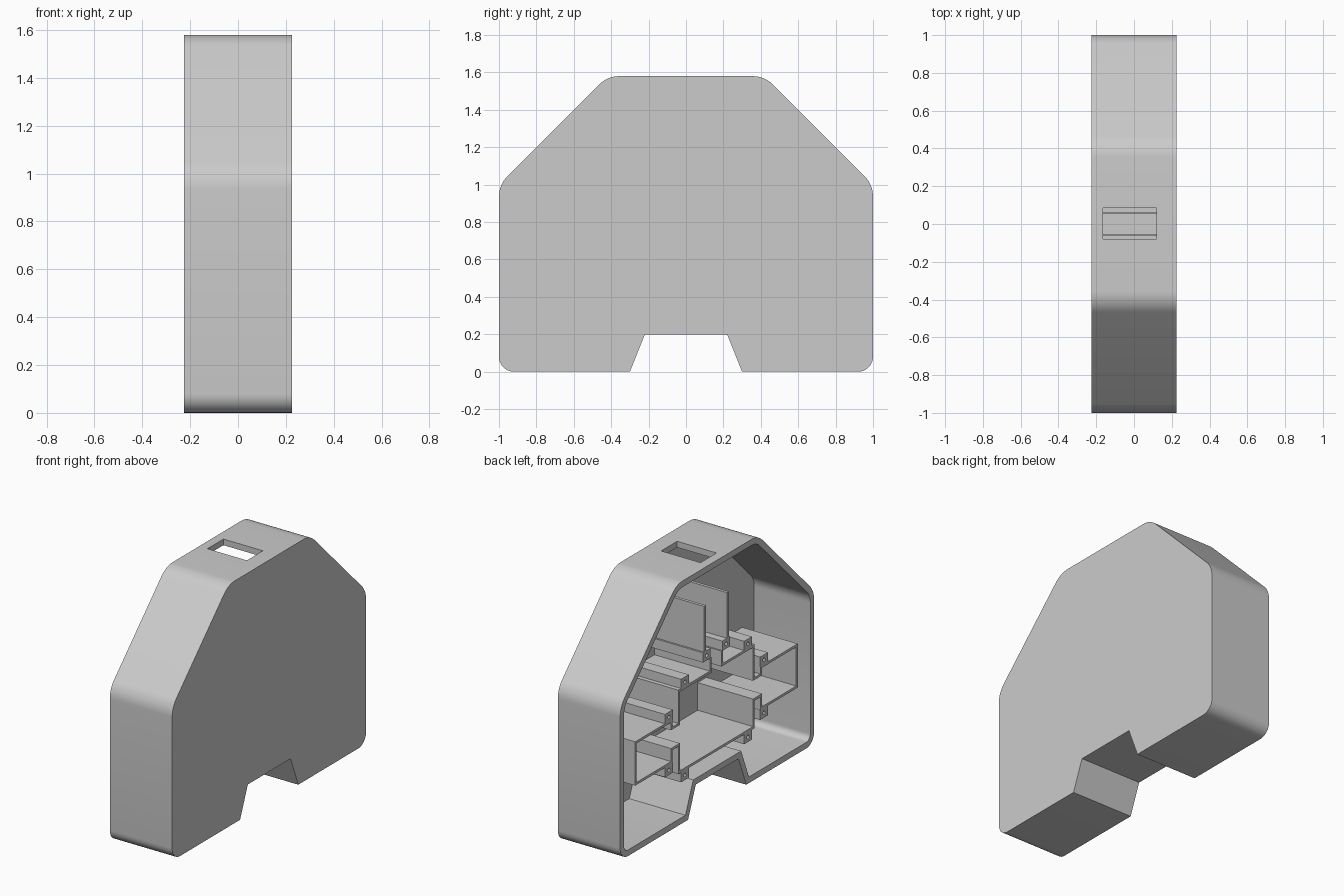
import bpy, bmesh, math
from mathutils import Matrix, Vector

cube = bpy.data.objects.get("Cube")
if cube:
    bpy.data.objects.remove(cube, do_unlink=True)

BACK, OPEN = 0.225, -0.225      # solid side and open side of the case
WALL, FLOOR = 0.04, 0.18        # wall thickness, inner face of the solid side
FRONT = -0.22                   # free ends of the inner parts

grey = bpy.data.materials.new("light_grey")
grey.use_nodes = True
colour = (0.6, 0.6, 0.6, 1)
grey.diffuse_color = colour
grey.node_tree.nodes["Principled BSDF"].inputs["Base Color"].default_value = colour


def make_object(name, bm):
    mesh = bpy.data.meshes.new(name)
    bmesh.ops.recalc_face_normals(bm, faces=bm.faces)
    bm.to_mesh(mesh)
    bm.free()
    mesh.materials.append(grey)
    obj = bpy.data.objects.new(name, mesh)
    bpy.context.collection.objects.link(obj)
    return obj


def box(name, x0, x1, y, z, width, height):
    bm = bmesh.new()
    bmesh.ops.create_cube(bm, size=1)
    bmesh.ops.scale(bm, vec=(x1 - x0, width, height), verts=bm.verts)
    bmesh.ops.translate(bm, vec=((x0 + x1) / 2, y, z), verts=bm.verts)
    return make_object(name, bm)


def apply_cut(obj, cutter):
    cutter.hide_render = True
    mod = obj.modifiers.new("cut", 'BOOLEAN')
    mod.operation, mod.object, mod.solver = 'DIFFERENCE', cutter, 'EXACT'
    bpy.context.view_layer.objects.active = obj
    bpy.ops.object.modifier_apply(modifier=mod.name)
    bpy.data.objects.remove(cutter, do_unlink=True)


def rounded(corners, steps=8):
    """Replace each (y, z, tangent length) corner by an arc."""
    pts = [Vector((0, y, z)) for y, z, t in corners]
    out = []
    for i, p in enumerate(pts):
        t = corners[i][2]
        if t == 0:
            out.append(p)
            continue
        a = (pts[i - 1] - p).normalized()
        b = (pts[(i + 1) % len(pts)] - p).normalized()
        centre = p + (a + b) * t / (1 + a.dot(b))
        start, end = p + a * t - centre, p + b * t - centre
        radius = start.length
        start.normalize()
        end.normalize()
        out += [centre + start.slerp(end, k / steps) * radius for k in range(steps + 1)]
    return out


# Case: rounded profile, hollowed from the open side
half = [(0.22, 0.2, 0), (0.3, 0, 0), (1, 0, 0.08), (1, 1, 0.065), (0.42, 1.58, 0.065)]
profile = rounded(half + [(-y, z, t) for y, z, t in reversed(half)])
bm = bmesh.new()
rim = bm.faces.new([bm.verts.new((OPEN, p.y, p.z)) for p in profile])
solid = bmesh.ops.extrude_face_region(bm, geom=[rim], use_keep_orig=True)
bmesh.ops.translate(bm, vec=(BACK - OPEN, 0, 0),
                    verts=[g for g in solid["geom"] if isinstance(g, bmesh.types.BMVert)])
bmesh.ops.recalc_face_normals(bm, faces=bm.faces)
bmesh.ops.inset_region(bm, faces=[rim], thickness=WALL, use_even_offset=True)
hollow = bmesh.ops.extrude_face_region(bm, geom=[rim])
bmesh.ops.translate(bm, vec=(FLOOR - OPEN, 0, 0),
                    verts=[g for g in hollow["geom"] if isinstance(g, bmesh.types.BMVert)])
if rim.is_valid:
    bm.faces.remove(rim)
case = make_object("case", bm)

# Slot through the top wall
apply_cut(case, box("slot_cutter", -0.165, 0.12, 0.003, 1.56, 0.165, 0.2))
case.select_set(True)
bpy.context.view_layer.objects.active = case
bpy.ops.object.shade_smooth_by_angle(angle=math.radians(30))

# Folded sheet that forms the side channels and the central tray
path = [(0.06, 0.965), (0.06, 0.872), (0.385, 0.872), (0.385, 0.655), (0.46, 0.655),
        (0.46, 0.705), (0.83, 0.705), (0.83, 0.435), (0.46, 0.435), (0.46, 0.52),
        (0.385, 0.52), (0.385, 0.34)]
path += [(-y, z) for y, z in reversed(path)]
bm = bmesh.new()
rows = [[bm.verts.new((x, y, z)) for x in (FRONT, FLOOR)] for y, z in path]
for (a, b), (c, d) in zip(rows, rows[1:]):
    bm.faces.new((a, b, d, c))
sheet = make_object("folded_sheet", bm)
thick = sheet.modifiers.new("thickness", 'SOLIDIFY')
thick.thickness, thick.offset, thick.use_even_offset = 0.016, 0, True

# Posts with a small pilot hole, and the two tall guide plates under the slot
posts = {"guide": (0.1, 0.995), "upper": (0.325, 0.908), "channel_top": (0.49, 0.742),
         "channel_bottom": (0.49, 0.396), "tray": (0.325, 0.3)}
for side, s in (("back", 1), ("front", -1)):
    for name, (y, z) in posts.items():
        post = box(f"{name}_post_{side}", FRONT, FLOOR, s * y, z, 0.08, 0.064)
        bm = bmesh.new()
        bmesh.ops.create_cone(bm, cap_ends=True, segments=12, radius1=0.012,
                              radius2=0.012, depth=0.2)
        bmesh.ops.rotate(bm, matrix=Matrix.Rotation(math.pi / 2, 3, 'Y'), verts=bm.verts)
        bmesh.ops.translate(bm, vec=(FRONT, s * y, z), verts=bm.verts)
        apply_cut(post, make_object("hole_cutter", bm))
    box(f"guide_plate_{side}", FRONT, FLOOR, s * 0.118, 1.175, 0.02, 0.3)
